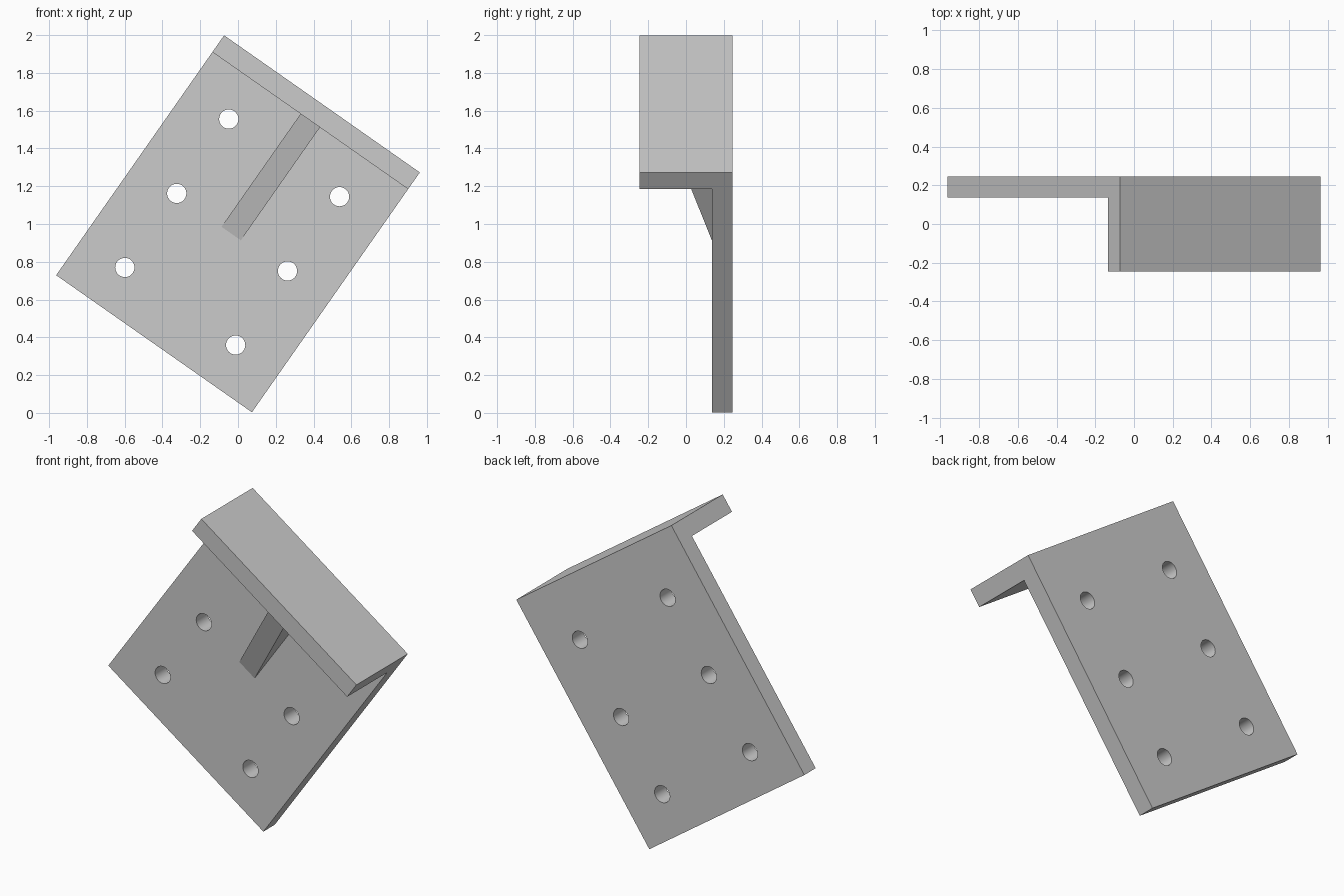
import bpy, bmesh
from math import radians, pi
from mathutils import Matrix

if "Cube" in bpy.data.objects:
    bpy.data.objects.remove(bpy.data.objects["Cube"])

W, H = 1.265, 1.55           # plate width and height before tilting
T, D = 0.108, 0.245          # wall thickness, half depth
PLACE = Matrix.Translation((0, 0, 1.001)) @ Matrix.Rotation(radians(35), 4, 'Y')


def add_object(name, bm):
    bmesh.ops.recalc_face_normals(bm, faces=bm.faces)
    me = bpy.data.meshes.new(name)
    bm.to_mesh(me)
    bm.free()
    ob = bpy.data.objects.new(name, me)
    bpy.context.collection.objects.link(ob)
    ob.matrix_world = PLACE
    return ob


def extruded_profile(name, points, width):
    """Extrude a (y, z) side profile along x, centred."""
    bm = bmesh.new()
    face = bm.faces.new([bm.verts.new((-width / 2, y, z)) for y, z in points])
    ext = bmesh.ops.extrude_face_region(bm, geom=[face])
    verts = [g for g in ext['geom'] if isinstance(g, bmesh.types.BMVert)]
    bmesh.ops.translate(bm, verts=verts, vec=(width, 0, 0))
    return add_object(name, bm)


# L-shaped bracket: wall plate and top flange
top, bottom = H / 2, -H / 2
bracket = extruded_profile("angle_bracket", [
    (D, bottom), (D, top), (-D, top), (-D, top - T),
    (D - T, top - T), (D - T, bottom)], W)

# Screw holes: two columns of three
bm = bmesh.new()
for x in (-0.358, 0.358):
    for z in (0.426, -0.054, -0.533):
        bmesh.ops.create_cone(
            bm, cap_ends=True, segments=32, radius1=0.051, radius2=0.051, depth=0.4,
            matrix=Matrix.Translation((x, D - T / 2, z)) @ Matrix.Rotation(pi / 2, 4, 'X'))
cutter = add_object("hole_cutter", bm)
cutter.hide_render = True
cutter.hide_set(True)

mod = bracket.modifiers.new("screw_holes", 'BOOLEAN')
mod.operation = 'DIFFERENCE'
mod.solver = 'EXACT'
mod.object = cutter
bpy.context.view_layer.objects.active = bracket
bracket.select_set(True)
bpy.ops.object.modifier_apply(modifier=mod.name)
bpy.data.objects.remove(cutter)
bpy.ops.object.shade_smooth_by_angle(angle=radians(30))

# Triangular stiffening rib under the flange
extruded_profile("stiffening_rib", [
    (D - T, -0.063), (D - T, top - T), (-0.104, top - T)], 0.125)
